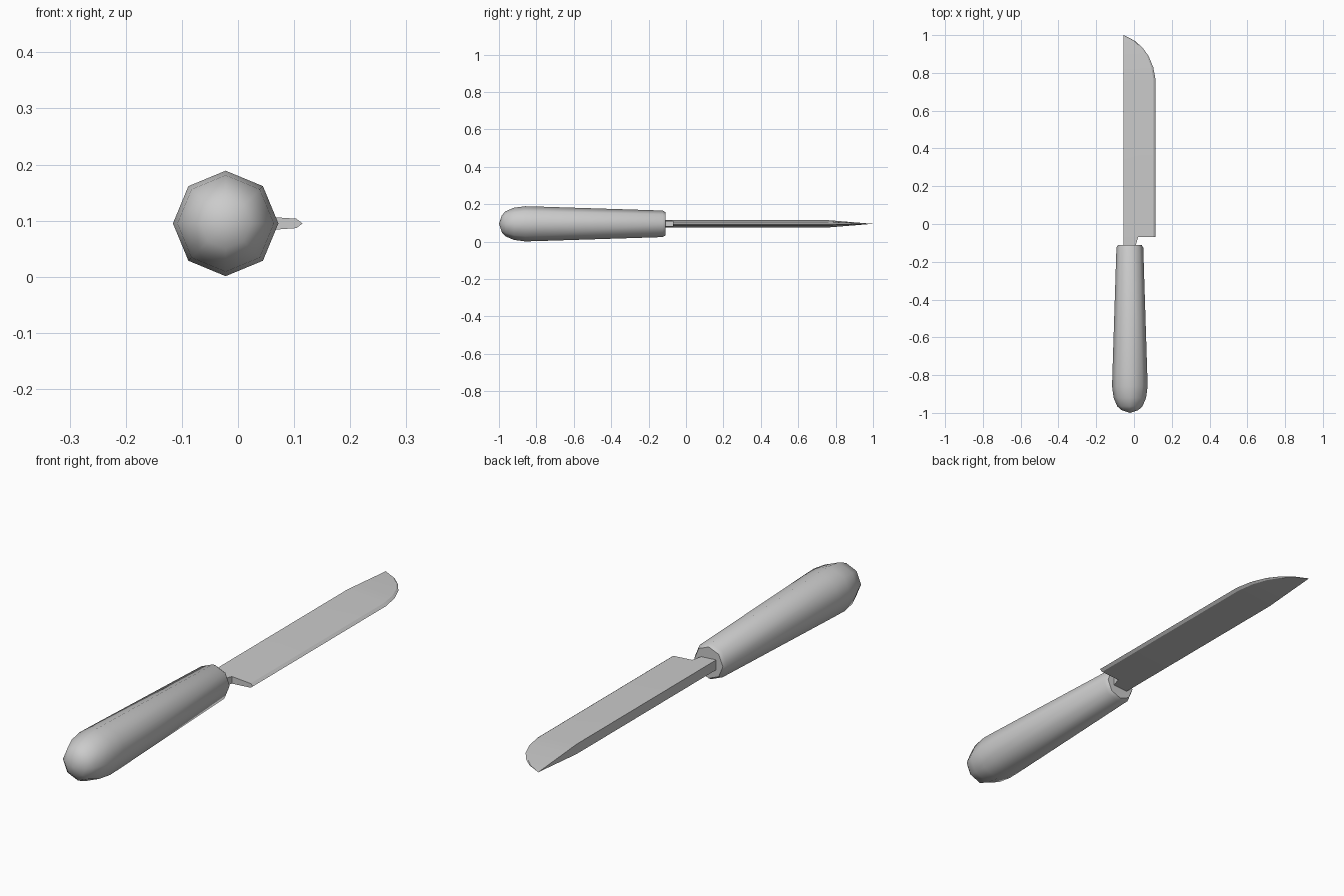
import bpy, bmesh
from math import sin, cos, pi, radians

cube = bpy.data.objects.get("Cube")
if cube:
    bpy.data.objects.remove(cube)

AXIS_X, AXIS_Z = -0.022, 0.095
SPINE, SIDES = -0.055, 8

grey = bpy.data.materials.new("plain_grey")
grey.use_nodes = True
colour = (0.6, 0.6, 0.6, 1)
grey.diffuse_color = colour
grey.node_tree.nodes["Principled BSDF"].inputs["Base Color"].default_value = colour


def loft(name, rings, angle):
    """Skin a list of equal-length rings and cap both ends."""
    bm = bmesh.new()
    loops = [[bm.verts.new(p) for p in ring] for ring in rings]
    n = len(loops[0])
    for a, b in zip(loops, loops[1:]):
        for i in range(n):
            j = (i + 1) % n
            bm.faces.new((a[i], a[j], b[j], b[i]))
    bm.faces.new(loops[0])
    bm.faces.new(loops[-1])
    bmesh.ops.remove_doubles(bm, verts=bm.verts, dist=0.0002)
    bmesh.ops.recalc_face_normals(bm, faces=bm.faces)
    mesh = bpy.data.meshes.new(name)
    bm.to_mesh(mesh)
    bm.free()
    mesh.materials.append(grey)
    obj = bpy.data.objects.new(name, mesh)
    bpy.context.collection.objects.link(obj)
    bpy.ops.object.select_all(action='DESELECT')
    obj.select_set(True)
    bpy.context.view_layer.objects.active = obj
    bpy.ops.object.shade_smooth_by_angle(angle=radians(angle))
    return obj


def half_thickness(x):
    """Blade wedge, thick at the spine and thin by the edge."""
    return 0.0195 - 0.07 * (x - SPINE)


# Handle: eight-sided turned grip with a rounded butt
profile = [(-1.0, 0.0), (-0.985, 0.045), (-0.965, 0.067), (-0.92, 0.086),
           (-0.86, 0.094), (-0.80, 0.0925), (-0.125, 0.071), (-0.11, 0.062)]
loft("handle", [[(AXIS_X + r * cos(2 * pi * i / SIDES), y,
                  AXIS_Z + r * sin(2 * pi * i / SIDES)) for i in range(SIDES)]
                for y, r in profile], 50)


# Blade: wedge section with a ground edge, curving up to the point
def blade_ring(y, edge):
    taper = min(1, (1.0 - y) / 0.24)
    bevel = SPINE + (edge - SPINE) * 0.935
    back = half_thickness(SPINE) * taper
    thin = half_thickness(bevel) * taper
    section = [(SPINE, back), (bevel, thin), (edge, 0), (bevel, -thin), (SPINE, -back)]
    return [(x, y, AXIS_Z + z) for x, z in section]


outline = [(-0.07, 0.115), (0.76, 0.115), (0.83, 0.102), (0.89, 0.077),
           (0.935, 0.044), (0.97, 0.004), (1.0, SPINE)]
loft("blade", [blade_ring(y, x) for y, x in outline], 30)

# Tang: short neck joining the blade to the handle
tang = []
for y, x in [(-0.15, 0.008), (-0.11, 0.01), (-0.07, 0.022)]:
    back, front = half_thickness(SPINE), half_thickness(x)
    tang.append([(SPINE, y, AXIS_Z - back), (x, y, AXIS_Z - front),
                 (x, y, AXIS_Z + front), (SPINE, y, AXIS_Z + back)])
loft("tang", tang, 30)
